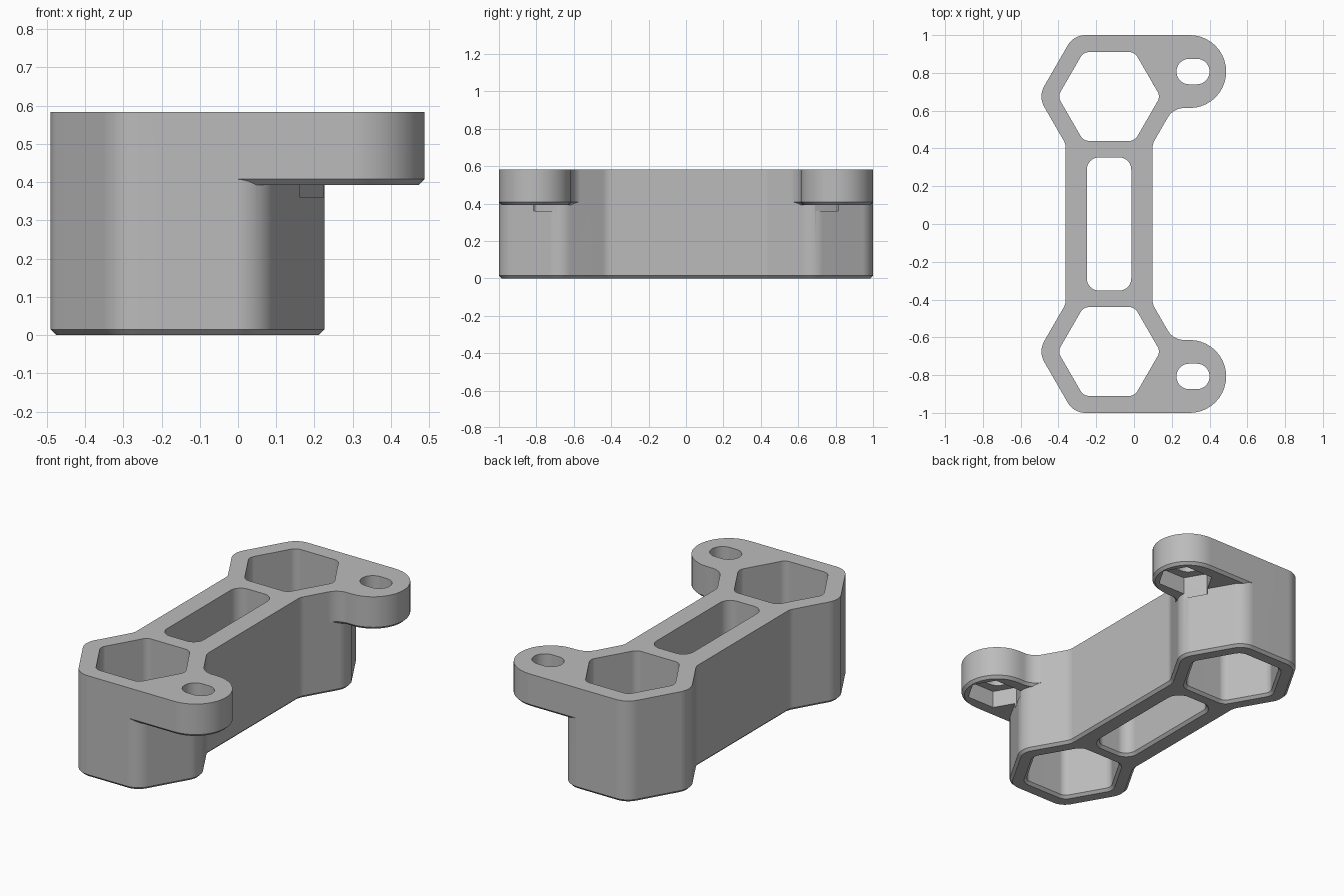
import bpy, bmesh, math
from mathutils import Vector

cube = bpy.data.objects.get("Cube")
if cube:
    bpy.data.objects.remove(cube, do_unlink=True)

HEIGHT, TAB_Z, CHAMFER = 0.583, 0.393, 0.015
CX, HEX_Y = -0.132, 0.675
TAB_X, TAB_Y = 0.3125, 0.807

grey = bpy.data.materials.new("plain_grey")
grey.use_nodes = True
colour = (0.5, 0.5, 0.5, 1)
grey.diffuse_color = colour
grey.node_tree.nodes["Principled BSDF"].inputs["Base Color"].default_value = colour


def rounded(corners, steps=10):
    """Round each (x, y, radius) corner of a counter-clockwise polygon."""
    out = []
    for i, (x, y, r) in enumerate(corners):
        p = Vector((x, y))
        u = (Vector(corners[i - 1][:2]) - p).normalized()
        v = (Vector(corners[(i + 1) % len(corners)][:2]) - p).normalized()
        if r == 0:
            out.append(p)
            continue
        half = u.angle(v) / 2
        centre = p + (u + v).normalized() * r / math.sin(half)
        a = p + u * r / math.tan(half) - centre
        b = p + v * r / math.tan(half) - centre
        turn = math.atan2(a.x * b.y - a.y * b.x, a.dot(b))
        for k in range(steps + 1):
            t = turn * k / steps
            c, s = math.cos(t), math.sin(t)
            out.append(centre + Vector((a.x * c - a.y * s, a.x * s + a.y * c)))
    return [p for i, p in enumerate(out) if (p - out[i - 1]).length > 1e-4]


def offset(points, d):
    """Move a counter-clockwise outline outwards by d."""
    result = []
    for i, p in enumerate(points):
        e = (p - points[i - 1]).normalized()
        f = (points[(i + 1) % len(points)] - p).normalized()
        n, m = Vector((e.y, -e.x)), Vector((f.y, -f.x))
        result.append(p + (n + m) * d / (1 + n.dot(m)))
    return result


def loft(name, points, levels):
    """Solid through the outline at each (z, outward offset) level."""
    bm = bmesh.new()
    rings = [[bm.verts.new((p.x, p.y, z)) for p in offset(points, d)] for z, d in levels]
    n = len(points)
    bm.faces.new(rings[0][::-1])
    bm.faces.new(rings[-1])
    for low, high in zip(rings, rings[1:]):
        for i in range(n):
            j = (i + 1) % n
            bm.faces.new((low[i], low[j], high[j], high[i]))
    mesh = bpy.data.meshes.new(name)
    bm.to_mesh(mesh)
    bm.free()
    mesh.materials.append(grey)
    obj = bpy.data.objects.new(name, mesh)
    bpy.context.collection.objects.link(obj)
    return obj


def rectangle(x, y, w, h, r):
    return rounded([(x - w, y - h, r), (x + w, y - h, r), (x + w, y + h, r), (x - w, y + h, r)])


def hexagon(x, y, apothem, r, stretch=0):
    big = apothem / math.cos(math.pi / 6)
    corners = []
    for k in range(6):
        c, s = math.cos(k * math.pi / 3), math.sin(k * math.pi / 3)
        corners.append((x + big * c + math.copysign(stretch, c), y + big * s, r))
    return rounded(corners)


def mirrored(corners):
    return [(x, -y, r) for x, y, r in reversed(corners)]


def combine(target, other, operation):
    mod = target.modifiers.new(operation.lower(), "BOOLEAN")
    mod.operation, mod.solver, mod.object = operation, "EXACT", other
    bpy.context.view_layer.objects.active = target
    bpy.ops.object.modifier_apply(modifier=mod.name)
    bpy.data.objects.remove(other, do_unlink=True)


# Main body: two hexagonal ends joined by a straight bar
R, A, BAR = 0.375, 0.325, 0.23
joint_y = HEX_Y - (R - BAR) * math.sqrt(3)
end = [(CX + BAR, joint_y, 0.08), (CX + R, HEX_Y, 0.11), (CX + R / 2, 1, 0.11),
       (CX - R / 2, 1, 0.11), (CX - R, HEX_Y, 0.11), (CX - BAR, joint_y, 0.08)]
body = loft("bracket_body", rounded(end + mirrored(end)),
            [(0, -CHAMFER), (CHAMFER, 0), (HEIGHT, 0)])

# Rounded screw tabs blended into the hexagonal ends
low = 0.614
edge_x = CX + R - (HEX_Y - low) / math.sqrt(3)
tab = [(-0.15, 1, 0), (-0.15, 0.56, 0), (edge_x - 0.035, low - 0.035 * math.sqrt(3), 0),
       (edge_x, low, 0.1), (0.488, low, 0.193), (0.488, 1, 0.193)]
for corners in (tab, mirrored(tab)):
    piece = loft("tab", rounded(corners),
                 [(TAB_Z, -CHAMFER), (TAB_Z + CHAMFER, 0), (HEIGHT, 0)])
    combine(body, piece, "UNION")

# Through openings with a flared lower rim
flared = [(-CHAMFER, 2 * CHAMFER), (CHAMFER, 0), (0.7, 0)]
combine(body, loft("bar_opening", rectangle(CX, 0, 0.1175, 0.353, 0.065), flared), "DIFFERENCE")
for side in (1, -1):
    combine(body, loft("hex_opening", hexagon(CX, side * HEX_Y, 0.235, 0.05), flared), "DIFFERENCE")
    # Screw slot with a nut pocket below
    slot = rectangle(TAB_X, side * TAB_Y, 0.0875, 0.0675, 0.0675)
    combine(body, loft("screw_slot", slot, [(0.42, 0), (0.7, 0)]), "DIFFERENCE")
    pocket = hexagon(TAB_X, side * TAB_Y, 0.117, 0, 0.02)
    combine(body, loft("nut_pocket", pocket, [(0.36, 0), (TAB_Z + 0.1, 0)]), "DIFFERENCE")

# Smooth rounded corners, crisp rims
bpy.ops.object.select_all(action="DESELECT")
body.select_set(True)
bpy.context.view_layer.objects.active = body
bpy.ops.object.shade_smooth_by_angle(angle=math.radians(30))
weighted = body.modifiers.new("even_shading", "WEIGHTED_NORMAL")
weighted.keep_sharp = True
